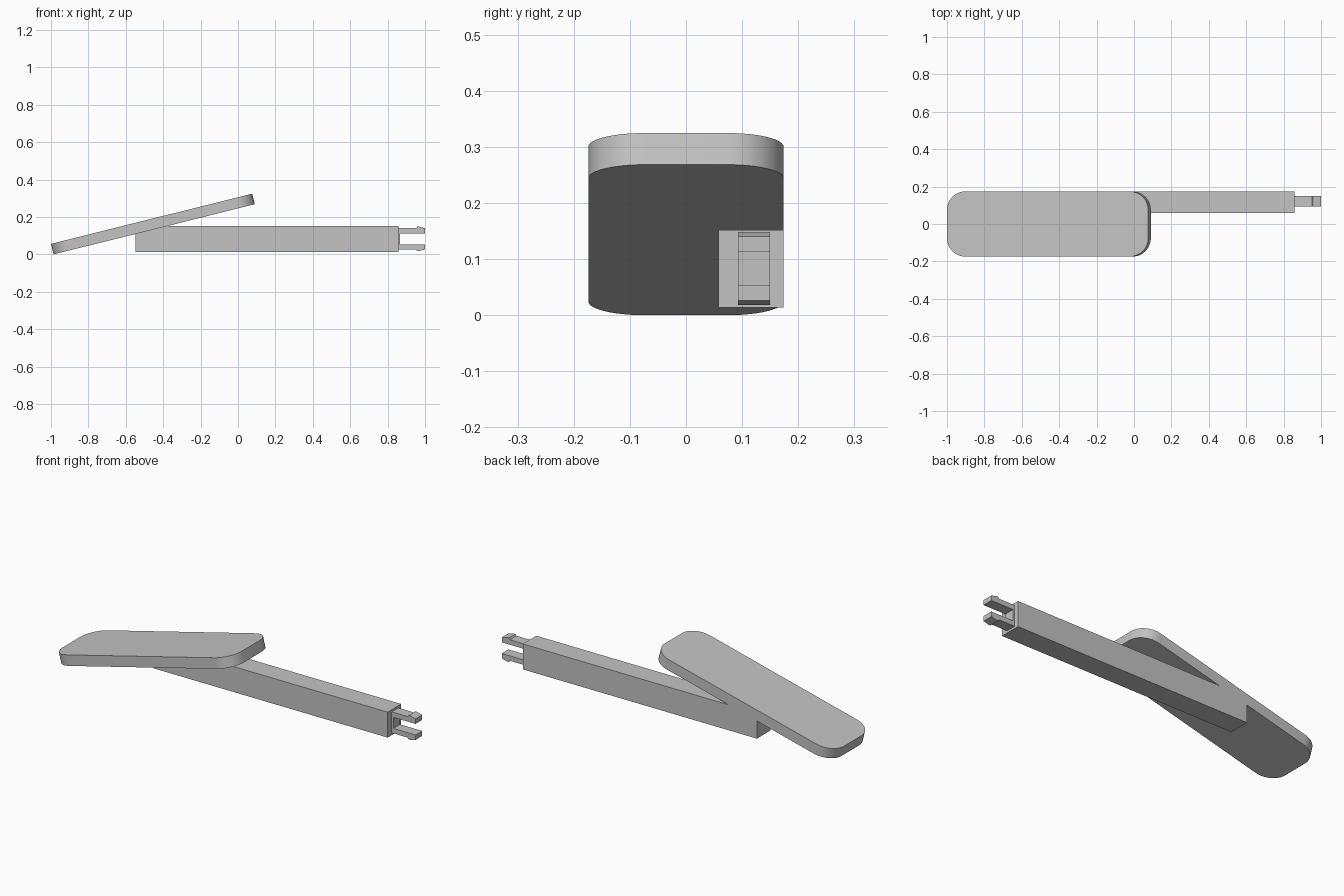
import bpy
import math
from mathutils import Matrix

cube = bpy.data.objects.get("Cube")
if cube:
    bpy.data.objects.remove(cube, do_unlink=True)

GREY = (0.55, 0.55, 0.55, 1.0)
grey = bpy.data.materials.new("plain grey")
grey.use_nodes = True
grey.diffuse_color = GREY
grey.node_tree.nodes["Principled BSDF"].inputs["Base Color"].default_value = GREY


def extrude(name, outline, depth, matrix):
    """Extrude a flat outline along its local z, then place it."""
    n = len(outline)
    verts = [(u, v, w) for w in (0, depth) for u, v in outline]
    faces = [list(range(n))[::-1], list(range(n, 2 * n))]
    faces += [(i, (i + 1) % n, n + (i + 1) % n, n + i) for i in range(n)]
    mesh = bpy.data.meshes.new(name)
    mesh.from_pydata(verts, [], faces)
    mesh.materials.append(grey)
    obj = bpy.data.objects.new(name, mesh)
    bpy.context.collection.objects.link(obj)
    mesh.transform(matrix)
    return obj


def rounded_rectangle(length, width, radius, steps=12):
    points = []
    corners = [(length - radius, width / 2 - radius), (radius, width / 2 - radius),
               (radius, radius - width / 2), (length - radius, radius - width / 2)]
    for quarter, (cx, cy) in enumerate(corners):
        for i in range(steps + 1):
            a = math.pi / 2 * (quarter + i / steps)
            points.append((cx + radius * math.cos(a), cy + radius * math.sin(a)))
    return points


# Tilted paddle with rounded corners
tilt = Matrix.Translation((-0.986, 0, 0)) @ Matrix.Rotation(math.radians(-14), 4, "Y")
paddle = extrude("paddle", rounded_rectangle(1.109, 0.348, 0.1), 0.058, tilt)
bpy.context.view_layer.objects.active = paddle
paddle.select_set(True)
bpy.ops.object.shade_smooth_by_angle(angle=math.radians(30))
paddle.select_set(False)


def side_profile(name, outline, y_front, y_back):
    """Extrude an x-z outline between two y positions."""
    place = Matrix.Translation((0, y_back, 0)) @ Matrix.Rotation(math.pi / 2, 4, "X")
    return extrude(name, outline, y_back - y_front, place)


# Straight arm
side_profile("arm", [(-0.547, 0.014), (0.857, 0.014), (0.857, 0.152), (-0.547, 0.152)],
             0.058, 0.174)

# Forked clip: two barbed prongs mirrored about the middle height
middle = 0.083
upper = [(0.867, 0.03), (1.0, 0.03), (1.0, 0.057), (0.968, 0.065),
         (0.958, 0.065), (0.952, 0.057), (0.85, 0.057)]
clip = [(x, middle - h) for x, h in reversed(upper)]
clip += [(x, middle + h) for x, h in upper]
side_profile("forked_clip", clip, 0.093, 0.15)
